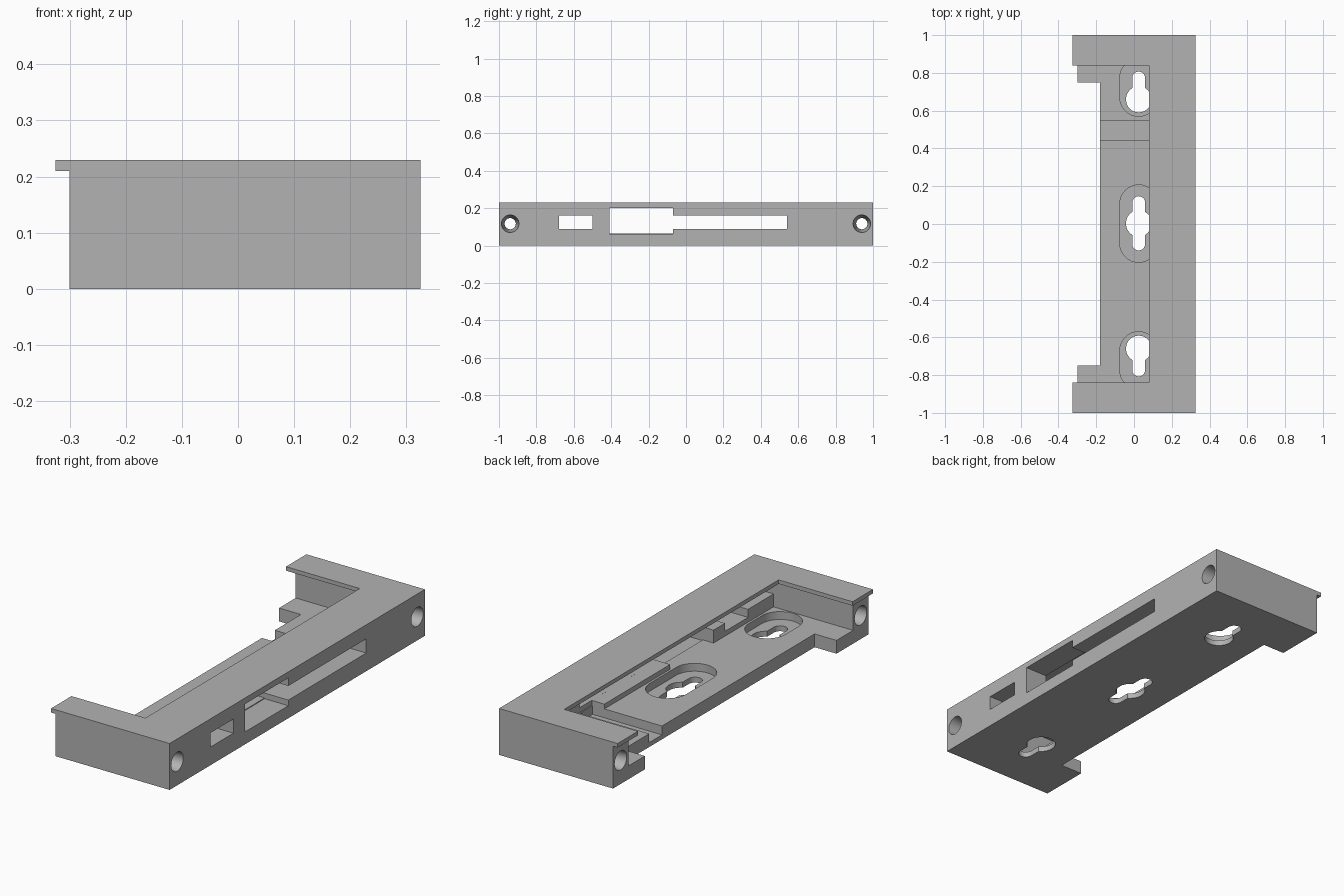
import bpy, bmesh, math

cube = bpy.data.objects.get("Cube")
if cube:
    bpy.data.objects.remove(cube, do_unlink=True)

grey = bpy.data.materials.new("plain_grey")
grey.use_nodes = True
colour = (0.45, 0.45, 0.45, 1)
grey.diffuse_color = colour
grey.node_tree.nodes["Principled BSDF"].inputs["Base Color"].default_value = colour


def make_object(name, bm):
    bmesh.ops.recalc_face_normals(bm, faces=bm.faces)
    mesh = bpy.data.meshes.new(name)
    bm.to_mesh(mesh)
    bm.free()
    mesh.materials.append(grey)
    ob = bpy.data.objects.new(name, mesh)
    bpy.context.collection.objects.link(ob)
    return ob


def prism(name, outline, z0, z1):
    bm = bmesh.new()
    face = bm.faces.new([bm.verts.new((x, y, z0)) for x, y in outline])
    top = bmesh.ops.extrude_face_region(bm, geom=[face])["geom"]
    bmesh.ops.translate(bm, vec=(0, 0, z1 - z0),
                        verts=[v for v in top if isinstance(v, bmesh.types.BMVert)])
    return make_object(name, bm)


def box(name, x0, x1, y0, y1, z0, z1):
    return prism(name, [(x0, y0), (x1, y0), (x1, y1), (x0, y1)], z0, z1)


def capsule(name, x, y0, y1, r, z0, z1, n=16):
    """Rounded slot running along y."""
    pts = []
    for i in range(2 * n + 2):
        a = math.pi * (i if i <= n else i - 1) / n
        pts.append((x + r * math.cos(a), (y1 if i <= n else y0) + r * math.sin(a)))
    return prism(name, pts, z0, z1)


def screw_hole(y, z=0.117):
    """Bore along x, widening towards both faces."""
    bm = bmesh.new()
    rings = []
    for x, r in ((-0.4, 0.047), (-0.3, 0.047), (-0.15, 0.03),
                 (0.17, 0.03), (0.325, 0.047), (0.4, 0.047)):
        rings.append([bm.verts.new((x, y + r * math.cos(a), z + r * math.sin(a)))
                      for a in (math.tau * i / 32 for i in range(32))])
    for a, b in zip(rings, rings[1:]):
        for i in range(32):
            j = (i + 1) % 32
            bm.faces.new((a[i], a[j], b[j], b[i]))
    bm.faces.new(rings[0])
    bm.faces.new(rings[-1])
    return make_object("screw_cutter", bm)


def combine(target, tool, operation="DIFFERENCE"):
    mod = target.modifiers.new("shape", "BOOLEAN")
    mod.operation = operation
    mod.solver = "EXACT"
    mod.object = tool
    bpy.context.view_layer.update()
    deps = bpy.context.evaluated_depsgraph_get()
    mesh = bpy.data.meshes.new_from_object(target.evaluated_get(deps))
    target.modifiers.clear()
    target.data = mesh
    bpy.data.objects.remove(tool, do_unlink=True)


FLOOR = 0.066
body = box("bracket_body", -0.325, 0.325, -1, 1, 0, 0.23)

# Lip overhang, top opening, hollow interior and open side
combine(body, box("under_lip", -0.5, -0.3, -1.2, 1.2, -0.1, 0.21))
combine(body, box("opening", -0.5, 0.08, -0.84, 0.84, 0.15, 0.4))
combine(body, box("hollow", -0.5, 0.205, -0.88, 0.88, FLOOR, 0.21))
combine(body, box("side_notch", -0.5, -0.18, -0.75, 0.75, -0.1, 0.4))

# Inner ridges along the long wall
combine(body, box("low_ridge", 0.136, 0.25, -0.07, 0.445, 0.04, 0.09), "UNION")
combine(body, box("tall_ridge", 0.136, 0.25, -0.9, -0.41, 0.04, 0.13), "UNION")

# Cable groove across the floor
combine(body, box("groove", -0.5, 0.2, 0.445, 0.545, 0.022, 0.15))

# Slots through the long wall
combine(body, box("long_slot", 0.12, 0.5, -0.1, 0.54, 0.0901, 0.16))
combine(body, box("wide_slot", 0.195, 0.5, -0.41, -0.07, 0.062, 0.2))
combine(body, box("small_slot", 0.12, 0.5, -0.68, -0.5, 0.0901, 0.16))

# Keyhole pockets, heads and necks
KX = 0.025
for s in (-1, 1):
    a, b = sorted((s * 0.67, s * 0.774))
    combine(body, capsule("pocket", KX, a, b, 0.1, 0.027, 0.12))
    combine(body, capsule("head", KX, s * 0.66 - 0.002, s * 0.66 + 0.002, 0.067, -0.1, 0.1))
    a, b = sorted((s * 0.66, s * 0.773))
    combine(body, capsule("neck", KX, a, b, 0.034, -0.1, 0.1))
    combine(body, screw_hole(s * 0.94))
combine(body, capsule("pocket", KX, -0.103, 0.107, 0.1, 0.027, 0.12))
combine(body, capsule("head", KX, 0.0, 0.006, 0.067, -0.1, 0.1))
combine(body, capsule("neck", KX, -0.106, 0.113, 0.034, -0.1, 0.1))

# Smooth the round walls, keep the edges sharp
bpy.ops.object.select_all(action="DESELECT")
body.select_set(True)
bpy.context.view_layer.objects.active = body
bpy.ops.object.shade_smooth_by_angle(angle=math.radians(25))
